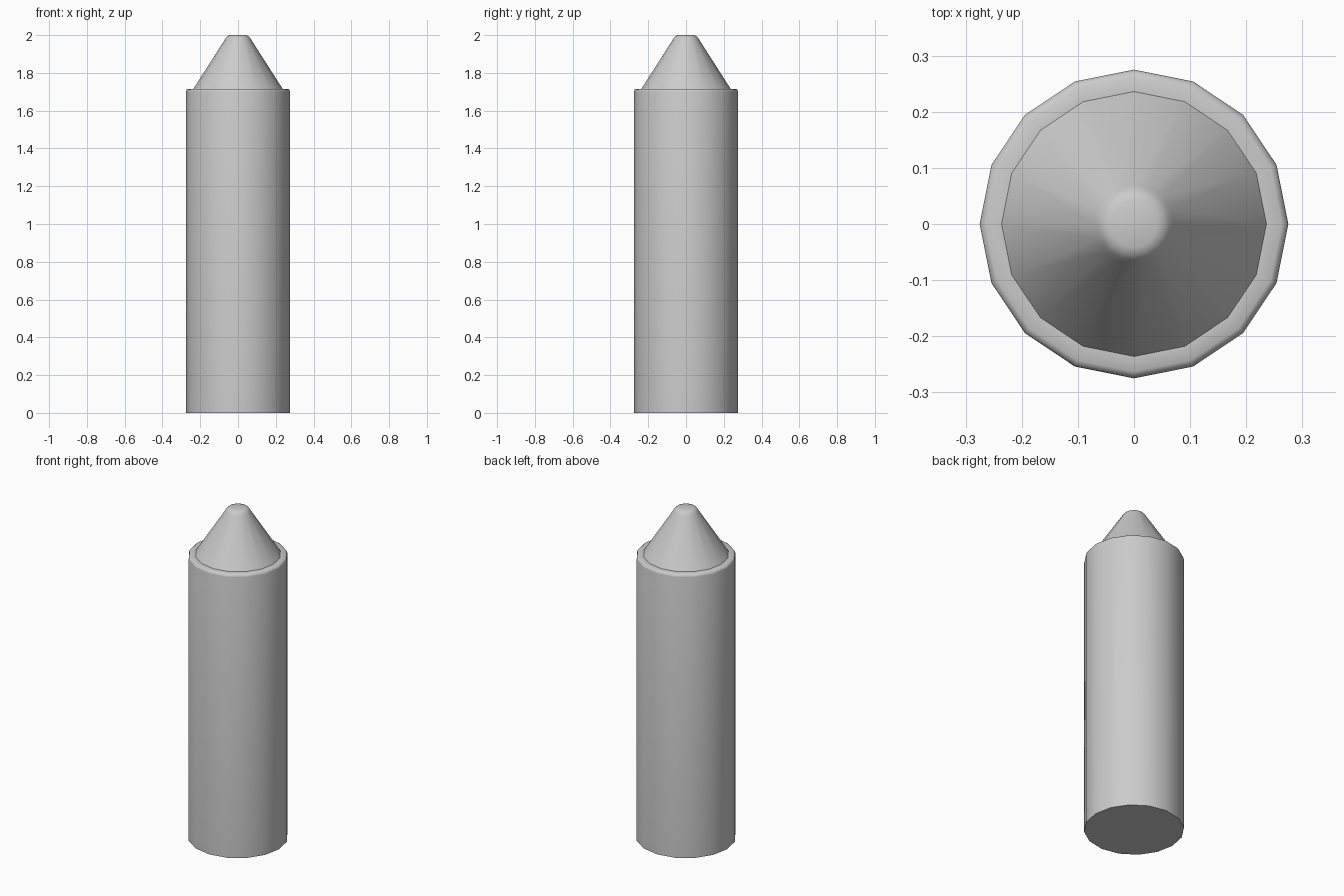
import bpy, bmesh, math

if "Cube" in bpy.data.objects:
    bpy.data.objects.remove(bpy.data.objects["Cube"])

SIDES = 16


def lathe(name, profile):
    """Revolve a (radius, z) profile around z and cap both ends."""
    bm = bmesh.new()
    rings = []
    for r, z in profile:
        rings.append([bm.verts.new((r * math.cos(2 * math.pi * i / SIDES),
                                    r * math.sin(2 * math.pi * i / SIDES), z))
                      for i in range(SIDES)])
    for a, b in zip(rings, rings[1:]):
        for i in range(SIDES):
            j = (i + 1) % SIDES
            bm.faces.new((a[i], a[j], b[j], b[i]))
    bm.faces.new(rings[0][::-1])
    bm.faces.new(rings[-1])
    mesh = bpy.data.meshes.new(name)
    bm.to_mesh(mesh)
    bm.free()
    obj = bpy.data.objects.new(name, mesh)
    bpy.context.collection.objects.link(obj)
    bpy.ops.object.select_all(action='DESELECT')
    obj.select_set(True)
    bpy.context.view_layer.objects.active = obj
    bpy.ops.object.shade_smooth_by_angle(angle=math.radians(50))
    return obj


# Crayon: straight barrel, softened shoulder, conical tip with rounded blunt end
lathe("crayon", [
    (0.275, 0.0), (0.275, 1.70), (0.272, 1.711), (0.263, 1.716),
    (0.236, 1.716),
    (0.071, 1.974), (0.064, 1.986), (0.055, 1.995), (0.042, 2.0),
])
